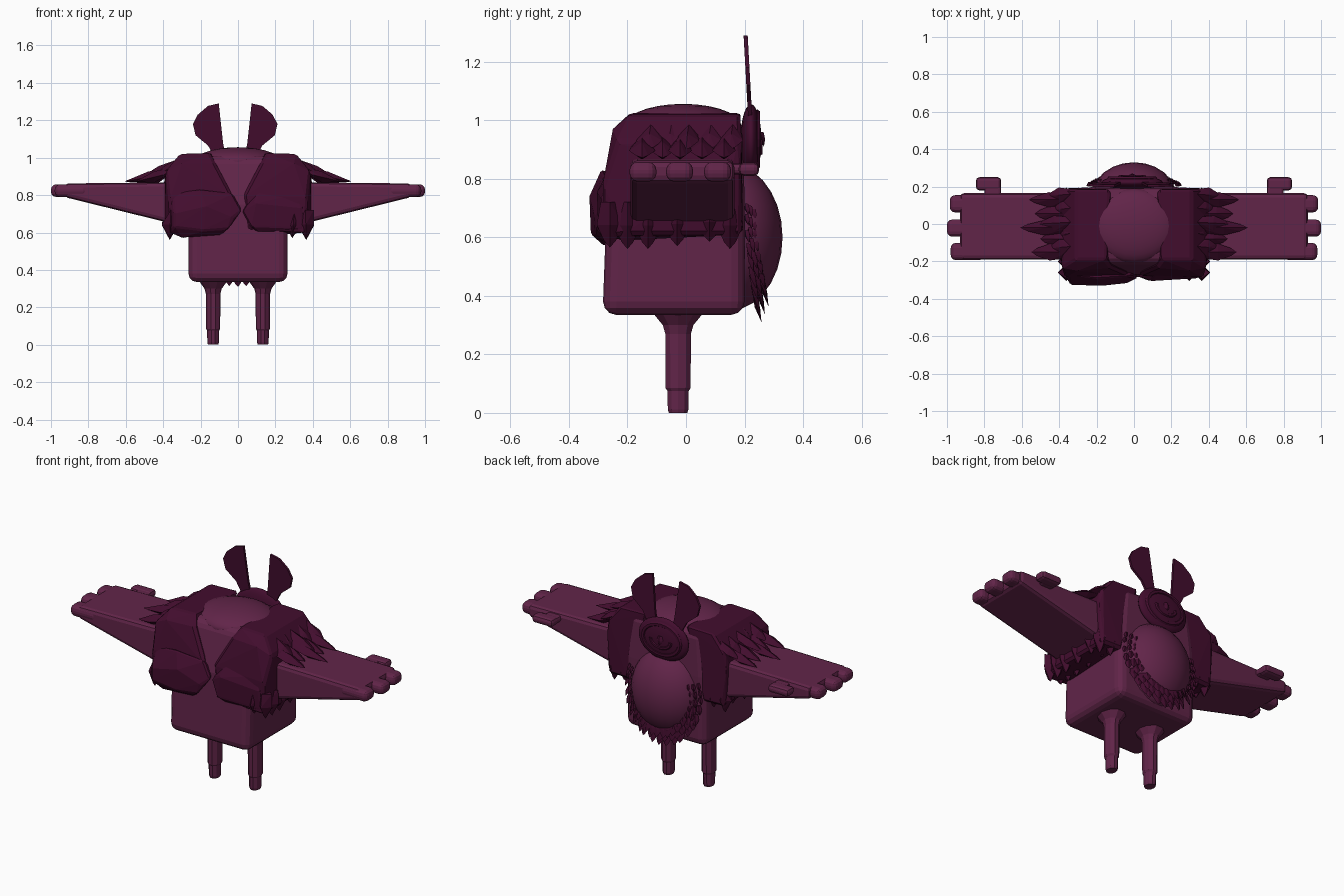
import bpy, bmesh, math, random
from mathutils import Vector, Matrix

if "Cube" in bpy.data.objects:
    bpy.data.objects.remove(bpy.data.objects["Cube"])

random.seed(4)


def material(name, rgb):
    m = bpy.data.materials.new(name)
    m.diffuse_color = (*rgb, 1)
    m.use_nodes = True
    m.node_tree.nodes["Principled BSDF"].inputs["Base Color"].default_value = m.diffuse_color
    return m


SKIN = material("plum skin", (0.12, 0.018, 0.066))
FUR = material("dark plum feathers", (0.055, 0.004, 0.027))


def finish(bm, name, mat, bevel=0, segs=2, smooth=False):
    bmesh.ops.recalc_face_normals(bm, faces=bm.faces)
    me = bpy.data.meshes.new(name)
    bm.to_mesh(me)
    bm.free()
    me.materials.append(mat)
    ob = bpy.data.objects.new(name, me)
    bpy.context.collection.objects.link(ob)
    if bevel:
        b = ob.modifiers.new("bevel", 'BEVEL')
        b.width, b.segments, b.limit_method = bevel, segs, 'ANGLE'
    if smooth:
        for p in me.polygons:
            p.use_smooth = True
    return ob


def add_hull(bm, pts):
    vs = [bm.verts.new(p) for p in pts]
    r = bmesh.ops.convex_hull(bm, input=vs)
    junk = [g for g in r["geom_interior"] + r["geom_unused"] if isinstance(g, bmesh.types.BMVert)]
    bmesh.ops.delete(bm, geom=list(set(junk)), context='VERTS')


def hull(name, pts, mat, bevel=0, segs=2):
    bm = bmesh.new()
    add_hull(bm, pts)
    bmesh.ops.dissolve_limit(bm, angle_limit=0.02, verts=bm.verts, edges=bm.edges)
    return finish(bm, name, mat, bevel, segs)


def box_pts(x0, x1, y0, y1, z0, z1):
    return [(x, y, z) for x in (x0, x1) for y in (y0, y1) for z in (z0, z1)]


def flip(pts, s):
    return [(x * s, y, z) for x, y, z in pts]


def leaf(bm, base, tip, normal, w, t):
    # pointed feather: wide middle, sharp tip
    b, e, n = Vector(base), Vector(tip), Vector(normal).normalized()
    side = (e - b).cross(n).normalized()
    m = b.lerp(e, 0.5)
    near = b.lerp(e, 0.85)
    add_hull(bm, [b + side * w * .7, b - side * w * .7, m + side * w, m - side * w,
                  near + side * w * .45, near - side * w * .45, e, m + n * t, b + n * t, m - n * t])


def ellipsoid(name, centre, radii, mat, u=24, v=14):
    bm = bmesh.new()
    mtx = Matrix.Translation(centre) @ Matrix.Diagonal((*radii, 1))
    bmesh.ops.create_uvsphere(bm, u_segments=u, v_segments=v, radius=1, matrix=mtx)
    return finish(bm, name, mat, smooth=True)


# torso, crown and belly
hull("body", [(s * x, y, z) for s in (1, -1) for x, y, z in (
    (.265, -.285, .335), (.265, .2, .335), (.265, -.27, .75), (.265, .2, .75),
    (.24, -.205, 1.01), (.24, .19, 1.01))], SKIN, .045, 3)
ellipsoid("crown", (0, -.01, .98), (.23, .2, .076), SKIN)
ellipsoid("belly", (0, .15, .6), (.225, .18, .25), SKIN)

for s, tag in ((1, "right"), (-1, "left")):
    # legs: revolved profile with narrow foot and flared hip
    bm = bmesh.new()
    rings = []
    for r, z in ((.033, 0), (.037, .012), (.038, .075), (.045, .085), (.046, .27), (.055, .3), (.085, .335), (.085, .36)):
        rings.append([bm.verts.new((s * .133 + .84 * r * math.cos(a * math.pi / 5),
                                    -.027 + r * math.sin(a * math.pi / 5), z)) for a in range(10)])
    for lo, hi in zip(rings, rings[1:]):
        for i in range(10):
            bm.faces.new((lo[i], lo[(i + 1) % 10], hi[(i + 1) % 10], hi[i]))
    bm.faces.new(rings[0])
    bm.faces.new(rings[-1])
    finish(bm, tag + "_leg", SKIN)

    # tapered arm slab, fingers and thumb
    hull(tag + "_arm", flip([(x, y, z) for x, za, zb in ((.24, .62, .87), (.93, .79, .862))
                             for y in (-.19, .165) for z in (za, zb)], s), SKIN, .022)
    for i, (y, tip) in enumerate(((-.147, .98), (-.022, 1.0), (.108, .985))):
        hull(f"{tag}_finger_{i}", flip(box_pts(.8, tip, y - .046, y + .046, .79, .858), s), SKIN, .028, 3)
    hull(tag + "_thumb", flip(box_pts(.71, .8, .13, .23, .815, .853), s), SKIN, .015)
    hull(tag + "_thumb_tip", flip(box_pts(.71, .845, .18, .25, .81, .856), s), SKIN, .018)

    # shoulder mantle
    hull(tag + "_mantle", flip([
        (.15, -.19, 1.025), (.13, .185, 1.025), (.31, -.19, 1.02), (.31, .185, 1.02),
        (.12, -.235, .97), (.3, -.25, .97), (.385, -.235, .93), (.385, .19, .93),
        (.03, -.275, .8), (.37, -.285, .78), (.39, -.19, .84), (.4, .17, .84),
        (.05, -.285, .62), (.36, -.285, .6), (.39, -.2, .61), (.38, .19, .61),
        (.25, .195, .61), (.25, -.2, .59)], s), FUR, .012, 1)

    # feathers over the arm and hanging under it
    bm = bmesh.new()
    for y, tip, w in ((-.15, .55, .045), (-.08, .5, .04), (-.02, .61, .04), (.055, .53, .045), (.13, .56, .04)):
        leaf(bm, (s * .35, y, .92), (s * tip, y, .872), (0, 0, 1), w, .03)
        leaf(bm, (s * .34, y + .03, .96), (s * (tip - .1), y + .02, .9), (0, 0, 1), w, .025)
    for y, z in ((-.26, .565), (-.2, .56), (-.13, .56), (-.03, .57), (.08, .585), (.15, .56)):
        leaf(bm, (s * .36, y, .72), (s * .365, y, z), (1, 0, 0), .045, .045)
        leaf(bm, (s * .3, y, .7), (s * .29, y, z + .01), (1, 0, 0), .045, .04)
    finish(bm, tag + "_wing_feathers", FUR)

    # fan shaped tufts
    bm = bmesh.new()
    prof = ((.05, 1.0), (.065, 1.08), (.088, 1.29), (.145, 1.277), (.2, 1.23),
            (.226, 1.18), (.212, 1.12), (.145, 1.065), (.11, 1.0))
    sides = []
    for d in (-.007, .007):
        sides.append([bm.verts.new((s * x - .015, .217 + d - (z - 1.05) * .055, z)) for x, z in prof])
        bm.faces.new(sides[-1])
    n = len(prof)
    for i in range(n):
        bm.faces.new((sides[0][i], sides[0][(i + 1) % n], sides[1][(i + 1) % n], sides[1][i]))
    finish(bm, tag + "_head_tuft", FUR)

# uneven chest feather masses
hull("left_chest_feathers", [
    (-.35, -.27, .81), (-.2, -.29, .83), (-.03, -.28, .81), (.02, -.29, .72), (-.38, -.25, .76),
    (-.34, -.325, .7), (-.17, -.33, .74), (-.03, -.315, .68), (-.34, -.325, .63), (-.05, -.31, .62),
    (-.37, -.27, .6), (-.18, -.325, .61), (-.09, -.28, .585), (-.3, -.28, .57),
    (-.3, -.2, .8), (0, -.2, .75), (-.3, -.2, .6)], FUR, .008, 1)
hull("right_chest_feathers", [
    (.11, -.27, .82), (.33, -.265, .81), (.38, -.24, .76), (.02, -.28, .72), (.09, -.305, .76),
    (.34, -.29, .73), (.35, -.285, .62), (.07, -.3, .63), (.1, -.28, .605), (.37, -.25, .6),
    (.1, -.2, .8), (.35, -.2, .6), (.05, -.2, .65)], FUR, .008, 1)

# scale feathers around the belly, growing toward the bottom
bm = bmesh.new()
for row in range(3):
    for i in range(21):
        a = math.radians(160 + 220 * i / 20 + random.uniform(-3, 3))
        low = max(0, -math.sin(a))
        k = .86 + .12 * row
        x, z = .215 * k * math.cos(a), .62 + .225 * k * math.sin(a)
        y = .205 + .05 * (1.1 - k) * 2 + .025 * low
        size = .035 + .055 * low
        leaf(bm, (x, y, z + size * .4), (x * 1.06, y + .008 + .02 * low, z - size * .7),
             (math.cos(a) * .6, 1, -.3 * low), size * .33, .01)
finish(bm, "belly_feathers", FUR)

# round face plate with raised rim, beak and brow
ellipsoid("face_plate", (-.01, .222, .93), (.165, .036, .125), FUR)
for name, (rx, rz), tube, (a0, a1), cz, y in (
        ("face_rim", (.12, .088), .014, (0, 360), .935, .244),
        ("face_crease", (.065, .045), .011, (180, 360), .935, .254)):
    bm = bmesh.new()
    rings = []
    for i in range(25):
        a = math.radians(a0 + (a1 - a0) * i / 24)
        rings.append([bm.verts.new((-.01 + (rx + tube * math.cos(b)) * math.cos(a), y + tube * .8 * math.sin(b),
                                    cz + (rz + tube * math.cos(b)) * math.sin(a)))
                      for b in (j * math.pi / 3 for j in range(6))])
    for p, q in zip(rings, rings[1:]):
        for j in range(6):
            bm.faces.new((p[j], p[(j + 1) % 6], q[(j + 1) % 6], q[j]))
    bm.faces.new(rings[0])
    bm.faces.new(rings[-1])
    bmesh.ops.remove_doubles(bm, verts=bm.verts, dist=1e-5)
    finish(bm, name, FUR)
bm = bmesh.new()
leaf(bm, (-.01, .255, .96), (-.01, .266, .91), (0, 1, 0), .02, .01)
finish(bm, "beak", FUR)
